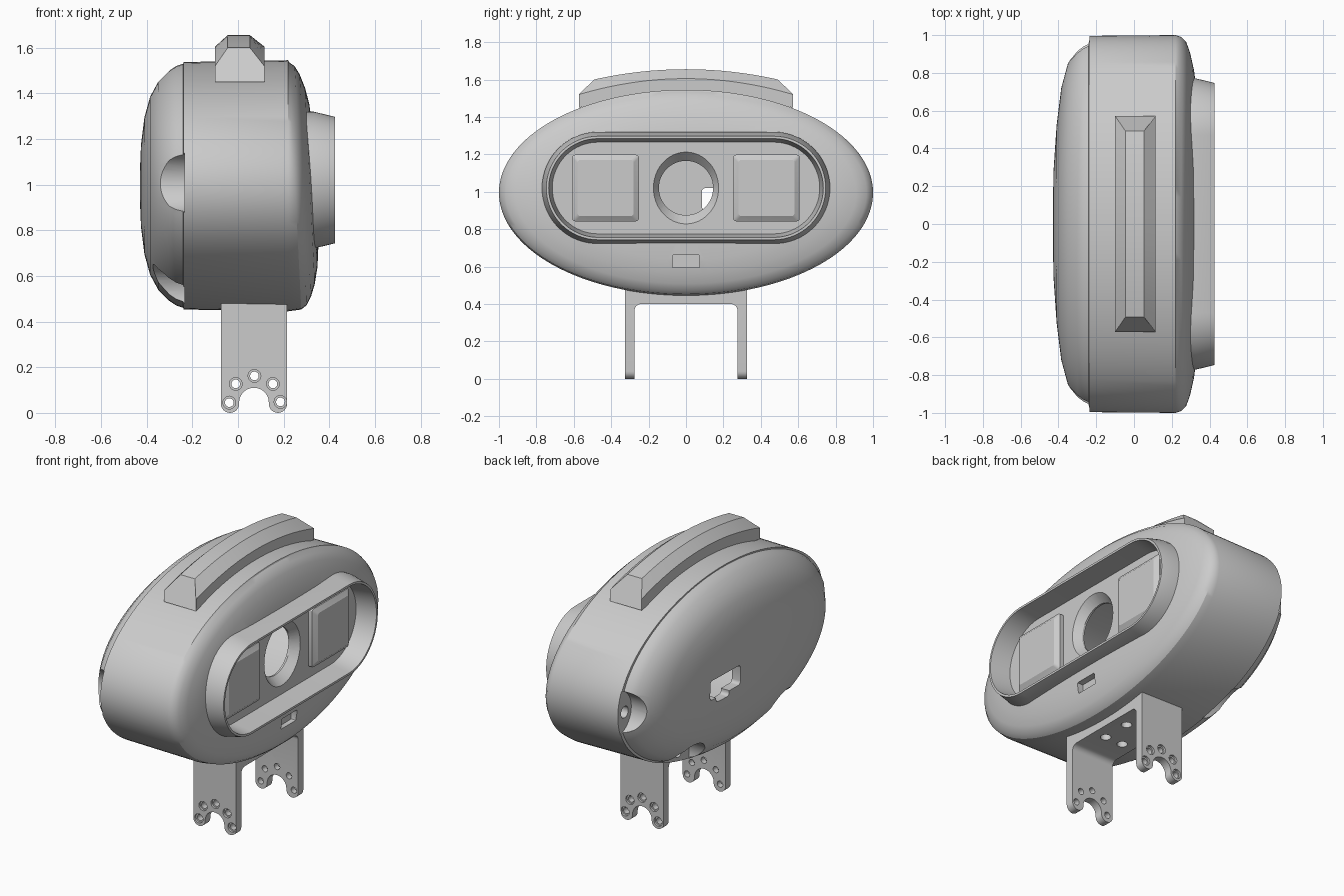
import bpy, bmesh
from math import sin, cos, pi, radians

if "Cube" in bpy.data.objects:
    bpy.data.objects.remove(bpy.data.objects["Cube"], do_unlink=True)

grey = bpy.data.materials.new("plain grey")
grey.use_nodes = True
GREY = (0.6, 0.6, 0.6, 1)
grey.diffuse_color = GREY
grey.node_tree.nodes["Principled BSDF"].inputs["Base Color"].default_value = GREY

FACE_Z = 1.02   # height of the face centre
BODY_Z = 0.995  # height of the shell centre


def arc(a, b, r, start, end, n=12):
    return [(a + r * cos(radians(start + (end - start) * i / n)),
             b + r * sin(radians(start + (end - start) * i / n))) for i in range(n + 1)]


def ellipse(a, b, ra, rb, n=32):
    return [(a + ra * cos(2 * pi * i / n), b + rb * sin(2 * pi * i / n)) for i in range(n)]


def rounded(a, b, ha, hb, r, n=12):
    """Rounded rectangle outline around (a, b)."""
    pts = []
    for k, (sa, sb) in enumerate([(1, 1), (-1, 1), (-1, -1), (1, -1)]):
        pts += arc(a + sa * (ha - r), b + sb * (hb - r), r, 90 * k, 90 * k + 90, n)
    return pts


def loft(name, axis, rings):
    """Skin a list of (position along axis, outline) into a closed solid."""
    bm = bmesh.new()
    rows = []
    for p, outline in rings:
        place = {"x": lambda a, b: (p, a, b), "y": lambda a, b: (a, p, b),
                 "z": lambda a, b: (a, b, p)}[axis]
        rows.append([bm.verts.new(place(a, b)) for a, b in outline])
    n = len(rows[0])
    for low, high in zip(rows, rows[1:]):
        for i in range(n):
            j = (i + 1) % n
            bm.faces.new((low[i], low[j], high[j], high[i]))
    bm.faces.new(rows[0])
    bm.faces.new(rows[-1])
    bmesh.ops.remove_doubles(bm, verts=bm.verts, dist=1e-5)
    bmesh.ops.recalc_face_normals(bm, faces=bm.faces)
    mesh = bpy.data.meshes.new(name)
    bm.to_mesh(mesh)
    bm.free()
    mesh.materials.append(grey)
    obj = bpy.data.objects.new(name, mesh)
    bpy.context.collection.objects.link(obj)
    return obj


def prism(axis, start, end, outline):
    return loft("cutter", axis, [(start, outline), (end, outline)])


def cut(cutter, *targets):
    cutter.hide_render = True
    for obj in targets:
        mod = obj.modifiers.new("cut", "BOOLEAN")
        mod.operation, mod.solver, mod.object = "DIFFERENCE", "EXACT", cutter
        bpy.context.view_layer.objects.active = obj
        bpy.ops.object.modifier_apply(modifier=mod.name)
    bpy.data.objects.remove(cutter, do_unlink=True)


def smooth(obj, angle=30):
    bpy.ops.object.select_all(action="DESELECT")
    obj.select_set(True)
    bpy.context.view_layer.objects.active = obj
    bpy.ops.object.shade_smooth_by_angle(angle=radians(angle))


# Oval shell: domed back, small seam step, rounded front
profile = [(-.43, .1, .06), (-.425, .3, .18), (-.41, .52, .3), (-.385, .72, .39),
           (-.35, .85, .455), (-.3, .93, .505), (-.27, .957, .525), (-.24, .975, .535),
           (-.239, .996, .542), (.22, 1, .55), (.25, .99, .542), (.275, .965, .523),
           (.295, .91, .487), (.315, .82, .43), (.33, .7, .36), (.345, .4, .2)]
shell = loft("oval_shell", "x",
             [(x, ellipse(0, BODY_Z, ry, rz, 128)) for x, ry, rz in profile])
for v in shell.data.vertices:  # the front leans forward a little at the bottom
    if v.co.x > .24:
        v.co.x += .05 * (BODY_Z - v.co.z)

# Raised face frame with a sunken floor
frame_steps = [(.255, .3), (.33, .3), (.425, .277), (.425, .264), (.3, .245)]
frame = loft("face_frame", "x",
             [(x, rounded(0, FACE_Z, .47 + r, r, r, 16)) for x, r in frame_steps])

# Hollow inside, face seat, slot under the face
cut(prism("x", -.37, .24, ellipse(0, BODY_Z, .7, .36, 64)), shell)
cut(prism("x", .26, .6, rounded(0, FACE_Z, .755, .285, .285, 16)), shell)
cut(prism("x", .31, .6, rounded(0, .628, .072, .033, .004, 2)), shell)

# Central lens opening with a wide tapered mouth
cut(prism("x", 0, .6, ellipse(0, FACE_Z, .145, .145, 48)), shell, frame)
cut(loft("cutter", "x", [(.245, ellipse(0, FACE_Z, .14, .14, 48)),
                         (.301, ellipse(0, FACE_Z, .175, .193, 48)),
                         (.35, ellipse(0, FACE_Z, .175, .193, 48))]), shell, frame)

# Cable opening in the back
cut(prism("x", -.6, -.2, rounded(.225, .96, .14, .06, .02, 4)), shell)
cut(prism("x", -.6, -.2, rounded(.25, .94, .06, .07, .02, 4)), shell)

# Screw pockets at both ends and underneath
for side in (1, -1):
    for y, z, hole_y, hole_z in [(1, 1.01, .93, 1), (.44, .515, .41, .56)]:
        cut(prism("x", -.6, -.235, ellipse(side * y, z, .135, .135, 48)), shell)
        cut(prism("x", -.3, 0, ellipse(side * hole_y, hole_z, .035, .035)), shell)

# Square eyes with chamfered edges
for side, label in ((1, "left"), (-1, "right")):
    eye = loft(label + "_eye", "x",
               [(x, rounded(side * .43, FACE_Z, h, h, .015, 3))
                for x, h in [(.29, .178), (.325, .178), (.345, .15)]])
    smooth(eye, 20)

# Arched ridge along the top
ridge_rings = []
for i in range(17):
    t = i / 8 - 1
    low, shoulder, top = 1.5 - .05 * t * t, 1.605 - .085 * t * t, 1.655 - .055 * t * t
    ridge_rings.append((.572 * t, [(-.1, low), (.115, low), (.115, shoulder),
                                   (.052, top), (-.045, top), (-.1, shoulder)]))
ridge = loft("top_ridge", "y", ridge_rings)
for v in ridge.data.vertices:  # pull the crest in so the ends slope
    if -.06 < v.co.x < .06:
        v.co.y *= .86
smooth(ridge, 15)

# U-shaped bracket with forked feet
foot = [(-.075, .48), (.215, .48)] + arc(.175, .04, .04, 0, -180) \
    + arc(.07, .045, .065, 0, 180, 20) + arc(-.035, .04, .04, 0, -180)
bracket = loft("mounting_bracket", "y", [(-.325, foot), (.325, foot)])
cut(prism("x", -.5, .5, rounded(0, 0, .275, .4, .035, 6)), bracket)
for x, z in [(-.038, .045), (-.01, .127), (.072, .162), (.153, .127), (.186, .048)]:
    cut(prism("y", -.5, .5, ellipse(x, z, .019, .019, 20)), bracket)
    for side in (1, -1):
        cut(prism("y", side * .312, side * .4, ellipse(x, z, .028, .028, 20)), bracket)
for x in (.01, .13):
    for y in (-.09, .09):
        cut(prism("z", .3, .44, ellipse(x, y, .03, .03, 20)), bracket)

for part in (shell, frame, bracket):
    smooth(part)
